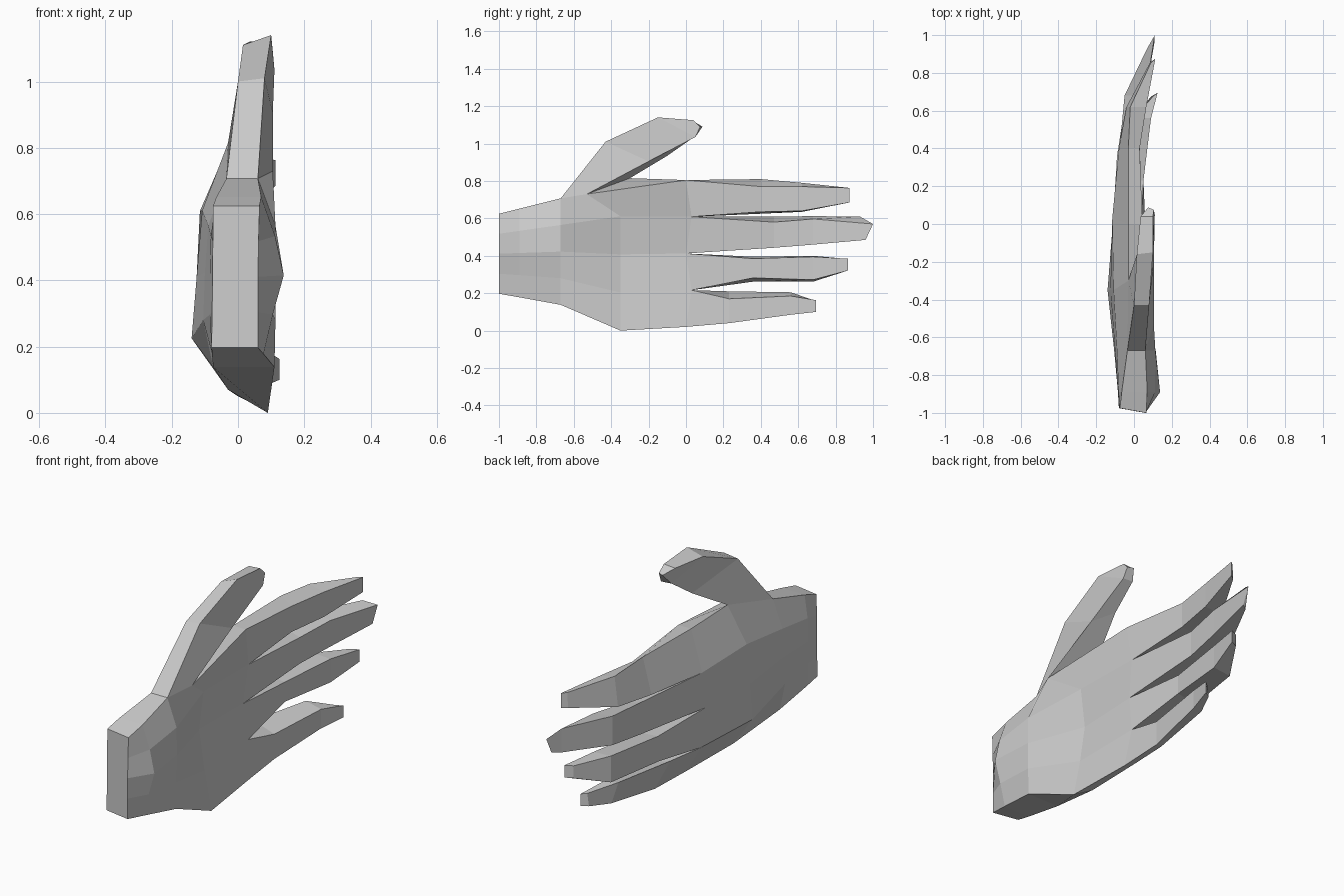
import bpy, bmesh

if "Cube" in bpy.data.objects:
    bpy.data.objects.remove(bpy.data.objects["Cube"])

bm = bmesh.new()


def loop_faces(a, b):
    """Wall of quads between two four-point rings."""
    for i in range(4):
        j = (i + 1) % 4
        bm.faces.new((a[i], a[j], b[j], b[i]))


def loft(root, rings):
    """Extrude a limb from four existing verts through rings, then cap it."""
    prev = root
    for ring in rings:
        cur = [bm.verts.new(p) for p in ring]
        loop_faces(prev, cur)
        prev = cur
    bm.faces.new(prev)


# Palm sections: y, low z, high z, back-of-hand x, palm-side x (five columns)
sections = [
    (-1.0, .197, .625, (-.08, -.078, -.077, -.076, -.075), (.06, .06, .06, .062, .065)),
    (-.89, .178, .652, (-.078, -.085, -.085, -.082, -.065), (.077, .105, .138, .112, .07)),
    (-.67, .138, .707, (-.075, -.105, -.10, -.09, -.035), (.11, .113, .115, .113, .06)),
    (-.35, .0, .815, (-.03, -.14, -.125, -.108, -.03), (.09, .05, .02, .045, .10)),
    (0.0, .02, .805, (.0, -.11, -.112, -.115, -.03), (.06, .04, .03, .04, .045)),
]
web = (0, .03, 0, .03, 0)
rows = []
for n, (y, lo, hi, back, front) in enumerate(sections):
    row = []
    for xs in (back, front):
        row.append([bm.verts.new((xs[k], y + (web[k] if n == 4 else 0),
                                  lo + (hi - lo) * k / 4)) for k in range(5)])
    rows.append(row)

# Slant the wrist cut, round the little-finger edge, pull in the thumb crease
for v in rows[0][0]:
    v.co.y = -.975
rows[3][0][0].co.z = .07
rows[3][0][1].co.z = .225
rows[4][0][0].co.z = .05
rows[3][1][4].co = (.105, -.53, .73)
rows[3][0][4].co.y = -.30

# Palm skin, leaving an opening on top for the thumb
for n in range(4):
    (d0, p0), (d1, p1) = rows[n], rows[n + 1]
    for k in range(4):
        bm.faces.new((d0[k], d0[k + 1], d1[k + 1], d1[k]))
        bm.faces.new((p0[k], p1[k], p1[k + 1], p0[k + 1]))
    bm.faces.new((d0[0], d1[0], p1[0], p0[0]))
    if n != 2:
        bm.faces.new((d0[4], p0[4], p1[4], d1[4]))
bm.faces.new(rows[0][0] + rows[0][1][::-1])

# Fingers, little to index: palm-side (low, high) insets, then rings of
# y, low z, high z, back x low, back x high, palm x
fingers = [
    ((.0, .04), [(.23, .04, .21, .02, -.07, .05), (.56, .085, .205, .04, .0, .09),
                 (.675, .10, .165, .09, .10, .125)]),
    ((.02, .01), [(.36, .262, .395, -.09, -.09, .02), (.68, .262, .40, -.04, -.04, .06),
                  (.845, .32, .385, .06, .06, .10)]),
    ((.0, .03), [(.47, .443, .61, -.07, -.07, .03), (.68, .46, .612, -.05, -.05, .06),
                 (.93, .485, .61, .07, .07, .108)]),
    ((.01, .04), [(.40, .625, .81, -.08, -.03, .03), (.62, .635, .79, -.04, -.02, .065),
                  (.855, .685, .765, .085, .09, .113)]),
]
d, p = rows[4]
for k, ((ilo, ihi), finger) in enumerate(fingers):
    rings = []
    for n, (y, lo, hi, xl, xh, xp) in enumerate(finger):
        s = (1, .5, .05)[n]
        yp = y + (.02 if n == 2 else 0)
        rings.append([(xl, y, lo), (xp, yp, lo + ilo * s),
                      (xp, yp, hi - ihi * s), (xh, y, hi)])
    if k == 2:  # pointed middle fingertip
        rings[2][1] = (.108, .96, .485)
        rings[2][2] = (.11, 1.0, .57)
    loft([d[k], p[k], p[k + 1], d[k + 1]], rings)

# Thumb
loft([rows[2][0][4], rows[2][1][4], rows[3][1][4], rows[3][0][4]], [
    [(.0, -.43, 1.0), (.08, -.43, 1.01), (.105, -.20, .905), (.035, -.10, .935)],
    [(.015, -.16, 1.11), (.10, -.15, 1.14), (.11, .05, 1.035), (.05, .05, 1.04)],
    [(.035, .04, 1.12), (.10, .04, 1.125), (.105, .075, 1.09), (.075, .088, 1.09)],
])

bmesh.ops.recalc_face_normals(bm, faces=bm.faces[:])
mesh = bpy.data.meshes.new("hand")
bm.to_mesh(mesh)
bm.free()
hand = bpy.data.objects.new("hand", mesh)
bpy.context.collection.objects.link(hand)
